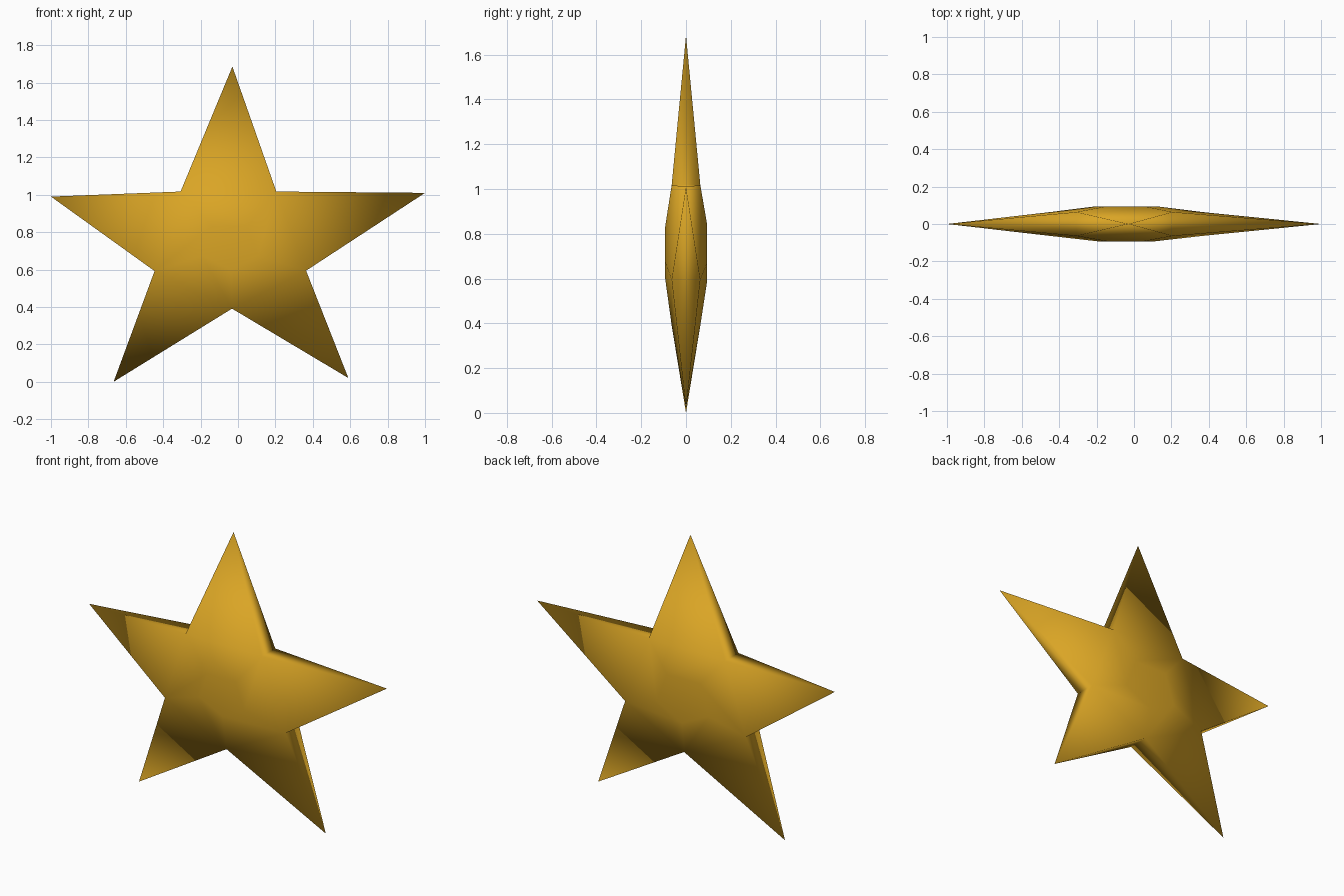
import bpy, bmesh

if "Cube" in bpy.data.objects:
    bpy.data.objects.remove(bpy.data.objects["Cube"])

# Outline in (x, z): sharp tips and the notches that follow them, clockwise from the top
TIPS = [(-0.03, 1.685), (1.0, 1.01), (0.59, 0.02), (-0.665, 0.0), (-1.0, 0.99)]
NOTCHES = [(0.205, 1.017), (0.364, 0.594), (-0.032, 0.391), (-0.446, 0.592), (-0.307, 1.017)]
NOTCH_Y, CENTRE_Y = 0.064, 0.093
CX = sum(p[0] for p in NOTCHES) / 5
CZ = sum(p[1] for p in NOTCHES) / 5

bm = bmesh.new()
tips = [bm.verts.new((x, 0, z)) for x, z in TIPS]
rims = []
# Front and back: raised pentagon, sloping ring, five arm faces
for side, scale in ((-1, 0.37), (1, 0.43)):
    rim = [bm.verts.new((x, side * NOTCH_Y, z)) for x, z in NOTCHES]
    top = [bm.verts.new((CX + (x - CX) * scale, side * CENTRE_Y, CZ + (z - CZ) * scale))
           for x, z in NOTCHES]
    bm.faces.new(top)
    for i in range(5):
        bm.faces.new((rim[i - 1], rim[i], top[i], top[i - 1]))
        bm.faces.new((rim[i - 1], tips[i], rim[i]))
    rims.append(rim)

# Side walls: narrow triangles from each notch to its two tips
front, back = rims
for i in range(5):
    for tip in (tips[i], tips[(i + 1) % 5]):
        bm.faces.new((front[i], back[i], tip))

bmesh.ops.recalc_face_normals(bm, faces=bm.faces[:])
for f in bm.faces:
    f.smooth = True
mesh = bpy.data.meshes.new("star")
bm.to_mesh(mesh)
bm.free()

gold = bpy.data.materials.new("gold")
gold.diffuse_color = (0.70, 0.376, 0.0185, 1)
gold.use_nodes = True
gold.node_tree.nodes["Principled BSDF"].inputs["Base Color"].default_value = gold.diffuse_color
mesh.materials.append(gold)
star = bpy.data.objects.new("star", mesh)
bpy.context.collection.objects.link(star)
